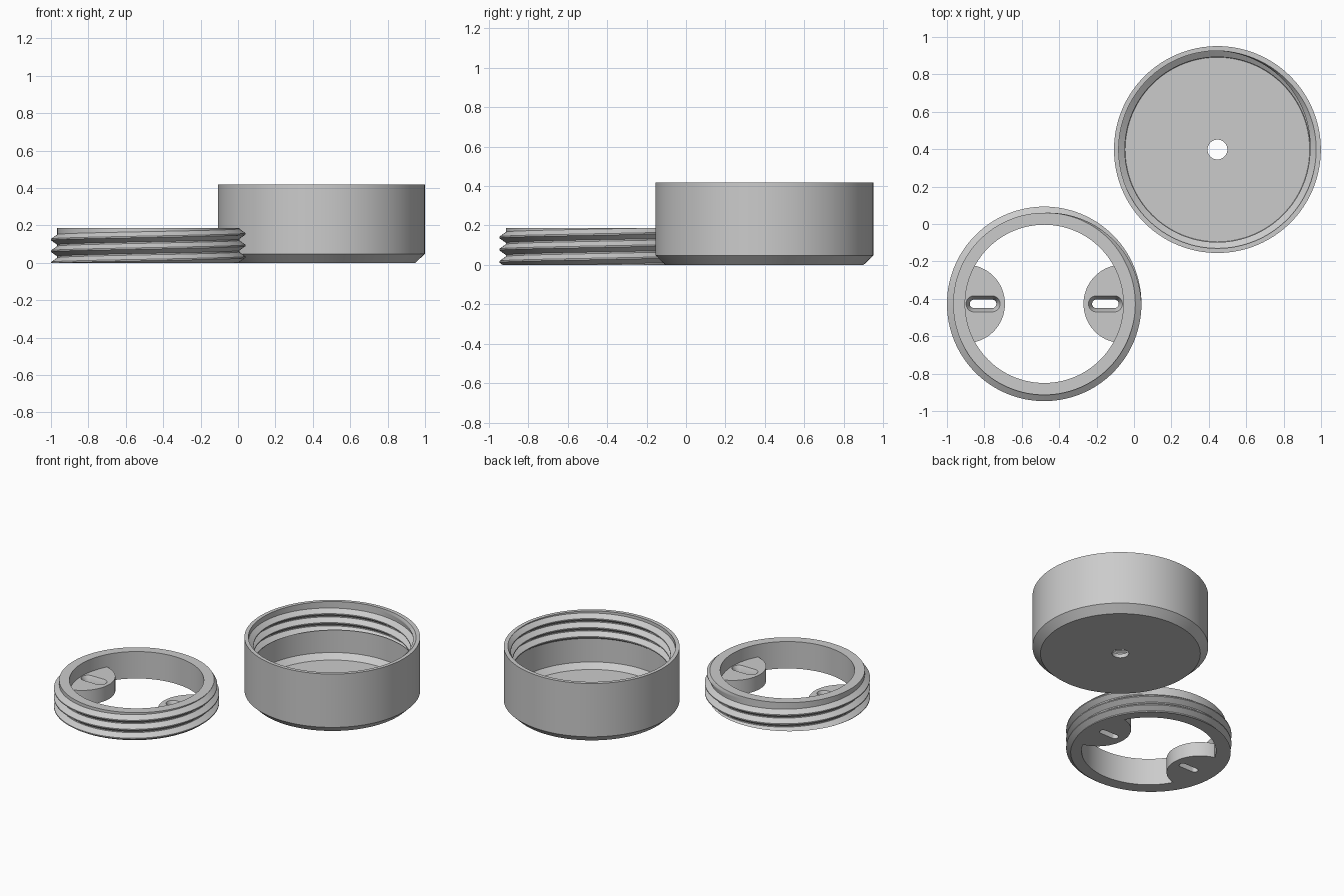
import bpy, bmesh, math
from mathutils import Matrix

if "Cube" in bpy.data.objects:
    bpy.data.objects.remove(bpy.data.objects["Cube"])

N = 128          # segments around
PITCH = 0.062    # thread pitch
TAU = 2 * math.pi

grey = bpy.data.materials.new("plain grey")
grey.diffuse_color = (0.6, 0.6, 0.6, 1)
grey.use_nodes = True
grey.node_tree.nodes["Principled BSDF"].inputs["Base Color"].default_value = grey.diffuse_color


def finish(name, bm, location=(0, 0, 0)):
    bmesh.ops.remove_doubles(bm, verts=bm.verts, dist=1e-5)
    bmesh.ops.recalc_face_normals(bm, faces=bm.faces)
    mesh = bpy.data.meshes.new(name)
    bm.to_mesh(mesh)
    bm.free()
    mesh.materials.append(grey)
    ob = bpy.data.objects.new(name, mesh)
    ob.location = location
    bpy.context.collection.objects.link(ob)
    return ob


def smooth(ob):
    bpy.ops.object.select_all(action='DESELECT')
    ob.select_set(True)
    bpy.context.view_layer.objects.active = ob
    bpy.ops.object.shade_smooth_by_angle(angle=math.radians(30))


def thread(theta, radius, depth, base, height):
    """Helical ridge outline (r, z) at one angle, fading out at its upper end."""
    turn = theta / TAU
    points = []
    for n in range(-1, 5):
        for offset in (-0.44, -0.06, 0.06, 0.44):
            z = min(max((n + offset + turn - 0.5) * PITCH, 0), height)
            u = z / PITCH - turn + 0.5
            k = math.floor(u + 0.5)
            ridge = min(max((0.44 - abs(u - k)) / 0.38, 0), 1)
            fade = min(max((3.25 - k - turn) / 0.25, 0), 1)
            points.append((radius + depth * ridge * fade, base + z))
    return points


def lathe(name, outline, location):
    """Sweep a closed outline, which may vary with the angle, around z."""
    bm = bmesh.new()
    columns = []
    for i in range(N + 1):
        a = TAU * i / N
        columns.append([bm.verts.new((r * math.cos(a), r * math.sin(a), z))
                        for r, z in outline(a)])
    for c, d in zip(columns, columns[1:]):
        for j in range(len(c)):
            k = (j + 1) % len(c)
            bm.faces.new((c[j], d[j], d[k], c[k]))
    ob = finish(name, bm, location)
    smooth(ob)
    return ob


def cylinder(name, radius, z0, z1, location):
    bm = bmesh.new()
    bmesh.ops.create_cone(bm, cap_ends=True, segments=N, radius1=radius, radius2=radius,
                          depth=z1 - z0, matrix=Matrix.Translation((0, 0, (z0 + z1) / 2)))
    return finish(name, bm, location)


def slot_cutter(location):
    """Rounded slot, straight below and flared at the top."""
    bm = bmesh.new()
    loops = []
    for r, z in ((0.023, -0.05), (0.023, 0.06), (0.043, 0.1), (0.043, 0.15)):
        loop = []
        for side in (0, 1):
            for i in range(17):
                a = -math.pi / 2 + math.pi * (side + i / 16)
                x = 0.048 if side == 0 else -0.048
                loop.append(bm.verts.new((x + r * math.cos(a), r * math.sin(a), z)))
        loops.append(loop)
    for a, b in zip(loops, loops[1:]):
        for j in range(len(a)):
            k = (j + 1) % len(a)
            bm.faces.new((a[j], a[k], b[k], b[j]))
    bm.faces.new(loops[0])
    bm.faces.new(loops[-1])
    return finish("slot_cutter", bm, location)


def boolean(ob, cutter, operation):
    mod = ob.modifiers.new(operation.lower(), 'BOOLEAN')
    mod.object, mod.operation, mod.solver = cutter, operation, 'EXACT'
    bpy.context.view_layer.objects.active = ob
    bpy.ops.object.modifier_apply(modifier=mod.name)
    bpy.data.objects.remove(cutter)


# Cup: thin shell with a chamfered foot, a centre hole and a ridge thread inside the mouth
lathe("cup", lambda a: [(0.053, 0.028), (0.053, 0), (0.503, 0), (0.553, 0.048), (0.553, 0.418),
                        (0.528, 0.418)]
      + thread(a, 0.528, -0.033, 0.231, 0.187)[::-1]
      + [(0.528, 0.231), (0.528, 0.064), (0.493, 0.028)], (0.446, 0.398, 0))

# Threaded ring
RX, RY = -0.48, -0.427
lathe("threaded_ring", lambda a: [(0.423, 0), (0.487, 0)]
      + thread(a, 0.487, 0.033, 0, 0.187)
      + [(0.487, 0.187), (0.423, 0.187)], (RX, RY, 0))

# Two slotted lugs trimmed to the inside of the ring
for label, s in (("left", -1), ("right", 1)):
    lug = cylinder(label + "_lug", 0.21, 0, 0.1, (RX + s * 0.42, RY, 0))
    bpy.context.view_layer.update()
    boolean(lug, cylinder("trim_cutter", 0.4235, -0.1, 0.3, (RX, RY, 0)), 'INTERSECT')
    boolean(lug, slot_cutter((RX + s * 0.327, RY, 0)), 'DIFFERENCE')
    smooth(lug)
